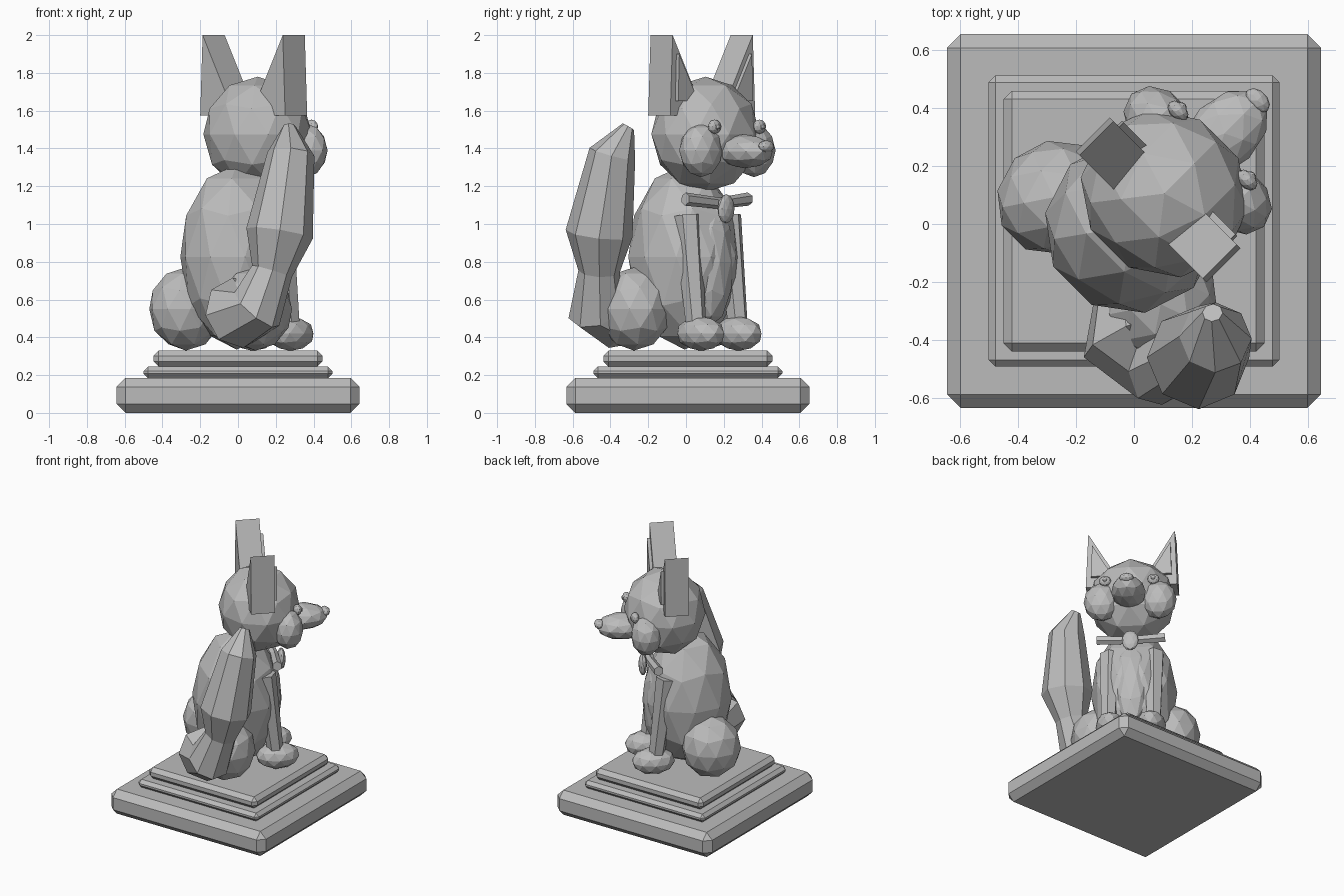
import bpy, bmesh, math
from mathutils import Vector, Matrix

if "Cube" in bpy.data.objects:
    bpy.data.objects.remove(bpy.data.objects["Cube"], do_unlink=True)

stone = bpy.data.materials.new("grey_stone")
stone.use_nodes = True
GREY = (0.5, 0.5, 0.5, 1)
stone.diffuse_color = GREY
stone.node_tree.nodes["Principled BSDF"].inputs["Base Color"].default_value = GREY

# The animal faces diagonally: local x is forward, local y is its left
TURN = Matrix.Rotation(math.radians(45), 4, "Z")


def finish(name, bm, matrix=TURN):
    bmesh.ops.recalc_face_normals(bm, faces=bm.faces)
    bm.transform(matrix)
    mesh = bpy.data.meshes.new(name)
    bm.to_mesh(mesh)
    bm.free()
    mesh.materials.append(stone)
    obj = bpy.data.objects.new(name, mesh)
    bpy.context.collection.objects.link(obj)
    return obj


def ball(name, centre, radii, detail=2):
    bm = bmesh.new()
    bmesh.ops.create_icosphere(bm, subdivisions=detail, radius=1)
    bm.transform(Matrix.Translation(centre) @ Matrix.Diagonal((*radii, 1)))
    return finish(name, bm)


def rod(name, start, end, r1, r2, sides=6):
    a, b = Vector(start), Vector(end)
    bm = bmesh.new()
    bmesh.ops.create_cone(bm, cap_ends=True, segments=sides, radius1=r1,
                          radius2=r2, depth=(b - a).length)
    spin = (b - a).to_track_quat("Z", "Y").to_matrix().to_4x4()
    bm.transform(Matrix.Translation((a + b) / 2) @ spin)
    return finish(name, bm)


def prism(name, outline, back, front):
    """Extrude an outline of (left, height) points along the facing axis."""
    bm = bmesh.new()
    face = bm.faces.new([bm.verts.new((back, y, z)) for y, z in outline])
    grown = bmesh.ops.extrude_face_region(bm, geom=[face])["geom"]
    verts = [g for g in grown if isinstance(g, bmesh.types.BMVert)]
    bmesh.ops.translate(bm, verts=verts, vec=(front - back, 0, 0))
    return finish(name, bm)


def loft(name, rings, sides=8):
    """Skin rings of (x, y, z, radius) that follow a path."""
    bm = bmesh.new()
    pts = [Vector(r[:3]) for r in rings]
    loops = []
    for i, p in enumerate(pts):
        tangent = (pts[min(i + 1, len(pts) - 1)] - pts[max(i - 1, 0)]).normalized()
        u = tangent.cross(Vector((1, 1, 0))).normalized()
        v = tangent.cross(u)
        angles = [math.tau * k / sides for k in range(sides)]
        loops.append([bm.verts.new(p + rings[i][3] * (u * math.cos(t) + v * math.sin(t)))
                      for t in angles])
    for low, high in zip(loops, loops[1:]):
        for k in range(sides):
            n = (k + 1) % sides
            bm.faces.new((low[k], low[n], high[n], high[k]))
    bm.faces.new(loops[0])
    bm.faces.new(loops[-1])
    return finish(name, bm, Matrix())


# Stepped plinth with chamfered edges
for name, half, low, high, chamfer in (("plinth_base", 0.643, 0, 0.185, 0.047),
                                       ("plinth_middle", 0.5, 0.185, 0.245, 0.023),
                                       ("plinth_top", 0.448, 0.245, 0.33, 0.028)):
    bm = bmesh.new()
    bmesh.ops.create_cube(bm, size=1)
    bm.transform(Matrix.Translation((0, 0.01, (low + high) / 2))
                 @ Matrix.Diagonal((2 * half, 2 * half, high - low, 1)))
    bmesh.ops.bevel(bm, geom=bm.edges[:], offset=chamfer, segments=1, affect="EDGES")
    finish(name, bm, Matrix())

# Torso and head
ball("body", (-0.01, 0, 0.825), (0.305, 0.3, 0.49))
ball("chest", (0.18, 0, 0.8), (0.12, 0.135, 0.34))
ball("head", (0.148, 0, 1.475), (0.28, 0.3, 0.305))
ball("snout", (0.44, 0, 1.385), (0.18, 0.12, 0.09))
ball("nose", (0.6, 0, 1.41), (0.035, 0.05, 0.033))

# Paired parts
for side, s in (("left", 1), ("right", -1)):
    ball(side + "_haunch", (-0.13, 0.26 * s, 0.55), (0.205, 0.19, 0.22))
    ball(side + "_paw", (0.25, 0.14 * s, 0.42), (0.15, 0.105, 0.092))
    rod(side + "_front_leg", (0.237, 0.157 * s, 0.42), (0.16, 0.152 * s, 1.045),
        0.053, 0.075)
    ball(side + "_cheek", (0.31, 0.198 * s, 1.39), (0.105, 0.125, 0.142))
    ball(side + "_eye", (0.382, 0.168 * s, 1.515), (0.028, 0.042, 0.038))
    ball(side + "_pupil", (0.402, 0.168 * s, 1.515), (0.016, 0.02, 0.022), 1)
    prism(side + "_ear", [(s * y, z) for y, z in
          ((0.3, 2.0), (0.318, 1.575), (0.06, 1.575))], 0.035, 0.2)
    prism(side + "_inner_ear", [(s * y, z) for y, z in
          ((0.272, 1.9), (0.28, 1.65), (0.13, 1.65))], 0.19, 0.222)
    rod(side + "_collar", (0.25, 0, 1.11), (0.23, 0.235 * s, 1.132), 0.03, 0.035)

ball("collar_tag", (0.3, 0, 1.08), (0.028, 0.058, 0.078))

# Bushy tail curling up beside the body
loft("tail", [(0, -0.25, 0.5, 0.14), (0, -0.38, 0.53, 0.19),
              (0.1, -0.48, 0.55, 0.15), (0.18, -0.46, 0.75, 0.11),
              (0.22, -0.46, 0.95, 0.178), (0.28, -0.39, 1.37, 0.125),
              (0.27, -0.305, 1.515, 0.035)])
